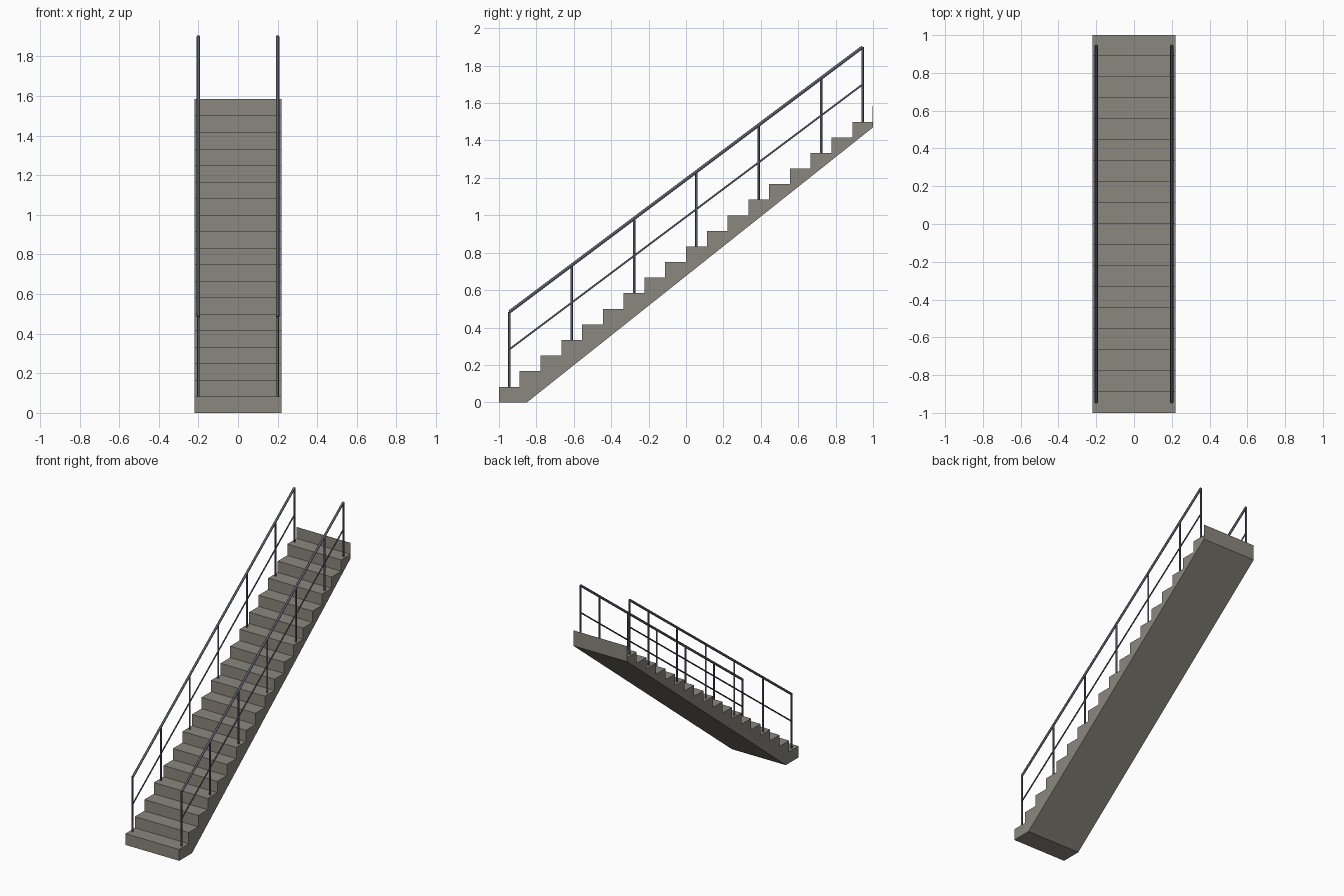
import bpy
import bmesh
from mathutils import Vector

cube = bpy.data.objects.get("Cube")
if cube:
    bpy.data.objects.remove(cube, do_unlink=True)

STEPS = 18
RUN = 2 / STEPS
RISE = 1.5 / STEPS
HALF_WIDTH = 0.22
RAIL_X = 0.2


def make_material(name, colour):
    mat = bpy.data.materials.new(name)
    mat.use_nodes = True
    mat.diffuse_color = colour
    mat.node_tree.nodes["Principled BSDF"].inputs["Base Color"].default_value = colour
    return mat


def make_object(name, bm, mat):
    mesh = bpy.data.meshes.new(name)
    bm.to_mesh(mesh)
    bm.free()
    mesh.materials.append(mat)
    obj = bpy.data.objects.new(name, mesh)
    bpy.context.collection.objects.link(obj)
    return obj


def add_tube(name, start, end, radius, mat, sides=8):
    """Round bar between two points, smooth round its side."""
    start, end = Vector(start), Vector(end)
    axis = end - start
    bm = bmesh.new()
    bmesh.ops.create_cone(bm, cap_ends=True, segments=sides, radius1=radius,
                          radius2=radius, depth=axis.length)
    for face in bm.faces:
        face.smooth = len(face.verts) == 4
    for edge in bm.edges:
        edge.smooth = all(f.smooth for f in edge.link_faces)
    obj = make_object(name, bm, mat)
    obj.rotation_mode = "QUATERNION"
    obj.rotation_quaternion = axis.to_track_quat("Z", "Y")
    obj.location = (start + end) / 2
    return obj


concrete = make_material("warm grey concrete", (0.26, 0.245, 0.21, 1))
steel = make_material("dark blue grey steel", (0.10, 0.11, 0.14, 1))

# Stair flight: stepped side profile with a sloping underside, extruded in x
profile = [(-1, 0)]
for i in range(STEPS):
    top = (i + 1) * RISE
    profile += [(-1 + i * RUN, top), (-1 + (i + 1) * RUN, top)]
profile += [(1, 1.47), (-0.85, 0)]
bm = bmesh.new()
side = bm.faces.new([bm.verts.new((-HALF_WIDTH, y, z)) for y, z in profile])
extruded = bmesh.ops.extrude_face_region(bm, geom=[side])
moved = [v for v in extruded["geom"] if isinstance(v, bmesh.types.BMVert)]
bmesh.ops.translate(bm, verts=moved, vec=(2 * HALF_WIDTH, 0, 0))
bmesh.ops.recalc_face_normals(bm, faces=bm.faces)
make_object("stair_flight", bm, concrete)

# Thin last riser standing on the back edge of the top tread
bm = bmesh.new()
bmesh.ops.create_cube(bm, size=1)
bmesh.ops.scale(bm, verts=bm.verts, vec=(2 * HALF_WIDTH, 0.002, RISE))
bmesh.ops.translate(bm, verts=bm.verts, vec=(0, 0.999, 1.5 + RISE / 2))
make_object("top_riser", bm, concrete)

# Railings: posts on every third tread plus the last, with two sloping rails
post_steps = [*range(0, STEPS, 3), STEPS - 1]


def tread(i):
    return -1 + (i + 0.5) * RUN, (i + 1) * RISE


for label, x in (("right", -RAIL_X), ("left", RAIL_X)):
    for n, i in enumerate(post_steps, 1):
        y, z = tread(i)
        add_tube(f"{label}_post_{n}", (x, y, z), (x, y, z + 0.4), 0.0065, steel)
    (y0, z0), (y1, z1) = tread(0), tread(STEPS - 1)
    for part, height, radius in (("handrail", 0.4, 0.0085), ("middle_rail", 0.2, 0.005)):
        add_tube(f"{label}_{part}", (x, y0, z0 + height), (x, y1, z1 + height), radius, steel)
